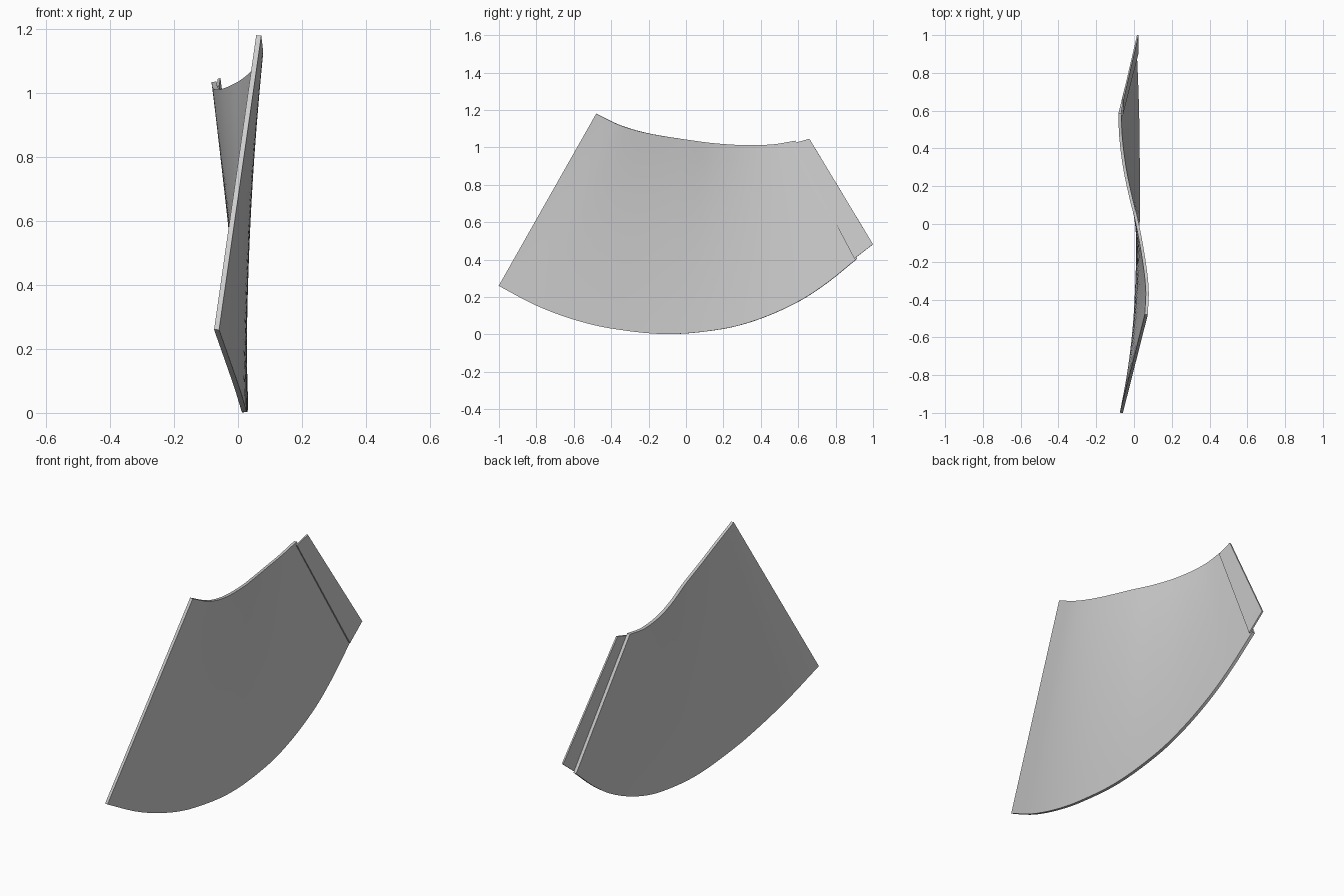
import bpy, bmesh
from mathutils import Vector

cube = bpy.data.objects.get("Cube")
if cube:
    bpy.data.objects.remove(cube)

grey = bpy.data.materials.new("plain_grey")
grey.use_nodes = True
colour = (0.6, 0.6, 0.6, 1)
grey.diffuse_color = colour
grey.node_tree.nodes["Principled BSDF"].inputs["Base Color"].default_value = colour


def spline(points, count):
    """Evenly sampled smooth curve through the points, by y."""
    pts = [Vector(p) for p in points]
    n = len(pts)
    slopes = []
    for i in range(n):
        a, b = pts[max(i - 1, 0)], pts[min(i + 1, n - 1)]
        slopes.append((b - a) / (b.y - a.y))
    result = []
    for k in range(count + 1):
        y = pts[0].y + (pts[-1].y - pts[0].y) * k / count
        i = 0
        while i < n - 2 and y > pts[i + 1].y:
            i += 1
        h = pts[i + 1].y - pts[i].y
        t = (y - pts[i].y) / h
        s = t * t * (3 - 2 * t)
        result.append(pts[i].lerp(pts[i + 1], s)
                      + slopes[i] * h * t * (1 - t) ** 2
                      - slopes[i + 1] * h * t * t * (1 - t))
    return result


def ruled_panel(name, low, high, thickness, columns, rows):
    """Sheet of straight rulings between two edges, given a thickness."""
    bm = bmesh.new()
    grid = []
    for a, b in zip(spline(low, columns), spline(high, columns)):
        grid.append([bm.verts.new(a.lerp(b, r / rows)) for r in range(rows + 1)])
    for c in range(columns):
        for r in range(rows):
            bm.faces.new((grid[c][r], grid[c + 1][r],
                          grid[c + 1][r + 1], grid[c][r + 1]))
    mesh = bpy.data.meshes.new(name)
    bm.to_mesh(mesh)
    bm.free()
    mesh.materials.append(grey)
    obj = bpy.data.objects.new(name, mesh)
    bpy.context.collection.objects.link(obj)
    solid = obj.modifiers.new("thickness", 'SOLIDIFY')
    solid.thickness = thickness
    solid.offset = 0
    solid.use_even_offset = True
    bpy.ops.object.select_all(action='DESELECT')
    obj.select_set(True)
    bpy.context.view_layer.objects.active = obj
    bpy.ops.object.modifier_apply(modifier=solid.name)
    bpy.ops.object.shade_smooth_by_angle()
    return obj


# Main twisted fan-shaped panel
lower_edge = [(-.067, -1, .26), (-.03, -.8, .155), (-.004, -.6, .08),
              (.011, -.4, .032), (.021, -.1, .002), (.023, .2, .03),
              (.022, .4, .085), (.019, .6, .175), (.014, .75, .272),
              (.007, .915, .405)]
upper_edge = [(.065, -.48, 1.18), (.07, -.35, 1.118), (.054, -.2, 1.075),
              (.018, 0, 1.042), (-.019, .15, 1.022), (-.05, .3, 1.012),
              (-.07, .46, 1.015), (-.075, .585, 1.035)]
ruled_panel("curved_panel", lower_edge, upper_edge, .016, 64, 12)

# Thin joining flap lapped along the rear end
ruled_panel("joining_flap",
            [(.019, .9, .405), (.02, 1, .482)],
            [(-.063, .575, 1.022), (-.059, .66, 1.046)], .008, 2, 12)
